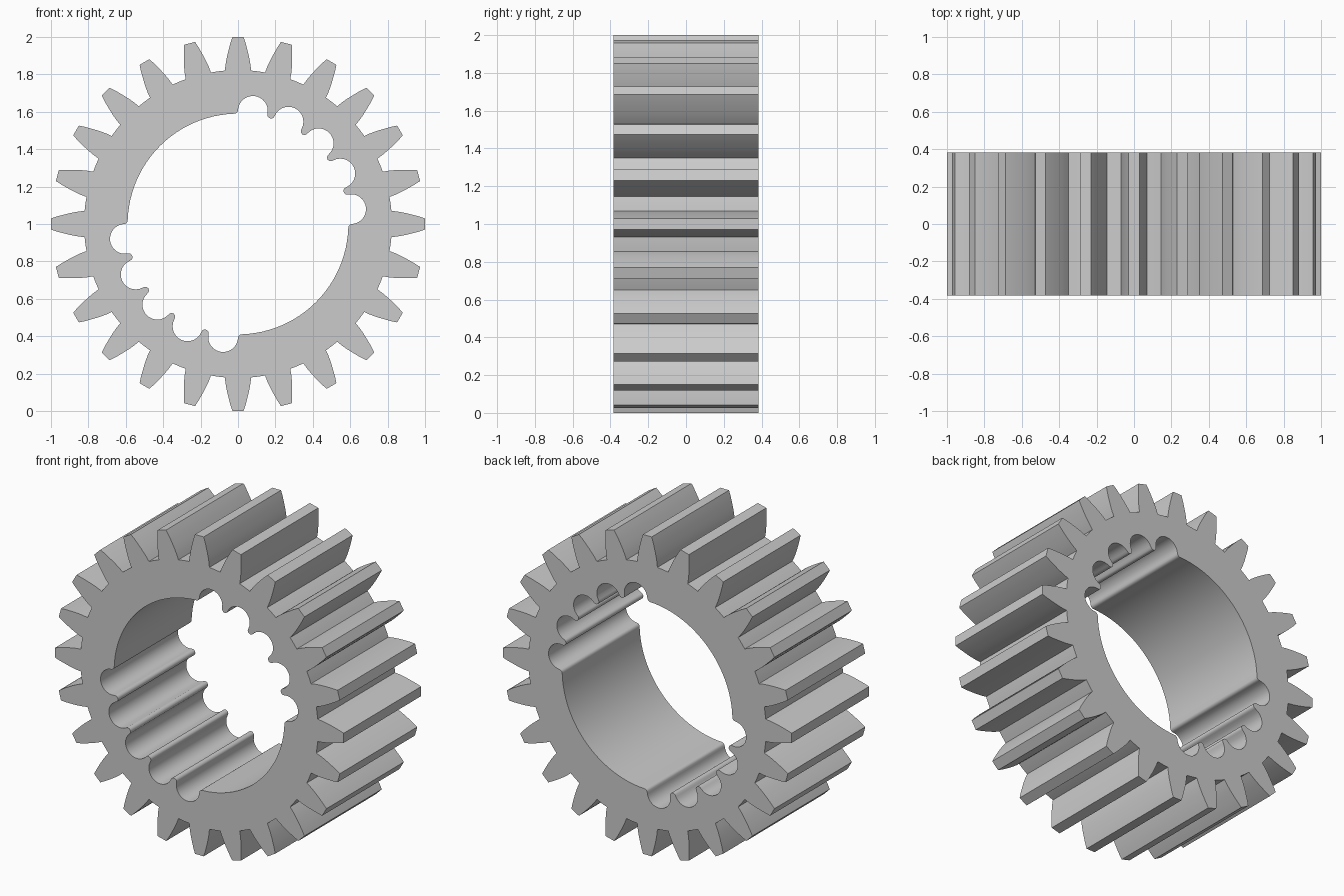
import bpy
from math import sin, cos, pi, radians

if "Cube" in bpy.data.objects:
    bpy.data.objects.remove(bpy.data.objects["Cube"])

TEETH = 24
HALF_DEPTH = 0.383
PITCH = 0.61          # circle carrying the inner scallops
CZ = 1.0              # gear centre height


def polar(r, deg):
    """Point at an angle measured clockwise from the top."""
    a = radians(deg)
    return (r * sin(a), r * cos(a))


def half_round(start, end, outward, steps):
    """Semicircle between two angles on the pitch circle."""
    mid = (start + end) / 2
    c = polar(PITCH, mid)
    r = PITCH * sin(radians(end - start) / 2)
    ux, uy = polar(1, mid)
    tx, ty = uy, -ux
    s = 1 if outward else -1
    pts = []
    for i in range(steps):
        t = pi * i / steps
        a, b = -r * cos(t), s * r * sin(t)
        pts.append((c[0] + a * tx + b * ux, c[1] + a * ty + b * uy))
    return pts


# Outer outline: curved tooth flanks joined by root arcs
flank = [(0.82, 0.070), (0.85, 0.067), (0.88, 0.062),
         (0.91, 0.0555), (0.94, 0.048), (0.97, 0.040), (1.0, 0.030)]
sides = [(r, -w) for r, w in flank] + [(r, w) for r, w in reversed(flank)]
outer = []
pitch_deg = 360 / TEETH
base = math_base = 4.9
for k in range(TEETH):
    a = k * pitch_deg
    ux, uy = polar(1, a)
    for h, w in sides:
        outer.append((h * ux + w * uy, h * uy - w * ux))
    for f in (0.33, 0.67):
        outer.append(polar(0.823, a + base + f * (pitch_deg - 2 * base)))

# Inner outline: two scalloped quarters and two plain quarters
inner = []
for q in (0, 180):
    for n in range(5):
        s = q + n * 18.75
        inner += half_round(s, s + 15, True, 16)
        if n < 4:
            inner += half_round(s + 15, s + 18.75, False, 8)
    lead = half_round(q + 90, q + 93.75, False, 8)
    inner += lead[:4]
    for i in range(25):
        inner.append(polar(0.59, q + 91.875 + i * (86.25 / 24)))
    inner += half_round(q + 176.25, q + 180, False, 8)[5:]

# Gear ring: filled outline extruded along its axis
curve = bpy.data.curves.new("gear_ring", 'CURVE')
curve.dimensions = '2D'
curve.fill_mode = 'BOTH'
curve.extrude = HALF_DEPTH
for pts in (outer, inner):
    sp = curve.splines.new('POLY')
    sp.points.add(len(pts) - 1)
    for p, (x, y) in zip(sp.points, pts):
        p.co = (x, y, 0, 1)
    sp.use_cyclic_u = True
gear = bpy.data.objects.new("gear_ring", curve)
bpy.context.collection.objects.link(gear)
gear.location = (0, 0, CZ)
gear.rotation_euler = (pi / 2, 0, 0)

bpy.context.view_layer.objects.active = gear
gear.select_set(True)
bpy.ops.object.convert(target='MESH')
gear = bpy.context.view_layer.objects.active
bpy.ops.object.mode_set(mode='EDIT')
bpy.ops.mesh.select_all(action='SELECT')
bpy.ops.mesh.remove_doubles(threshold=0.0005)
bpy.ops.mesh.normals_make_consistent(inside=False)
bpy.ops.object.mode_set(mode='OBJECT')
bpy.ops.object.shade_smooth_by_angle(angle=radians(30))
